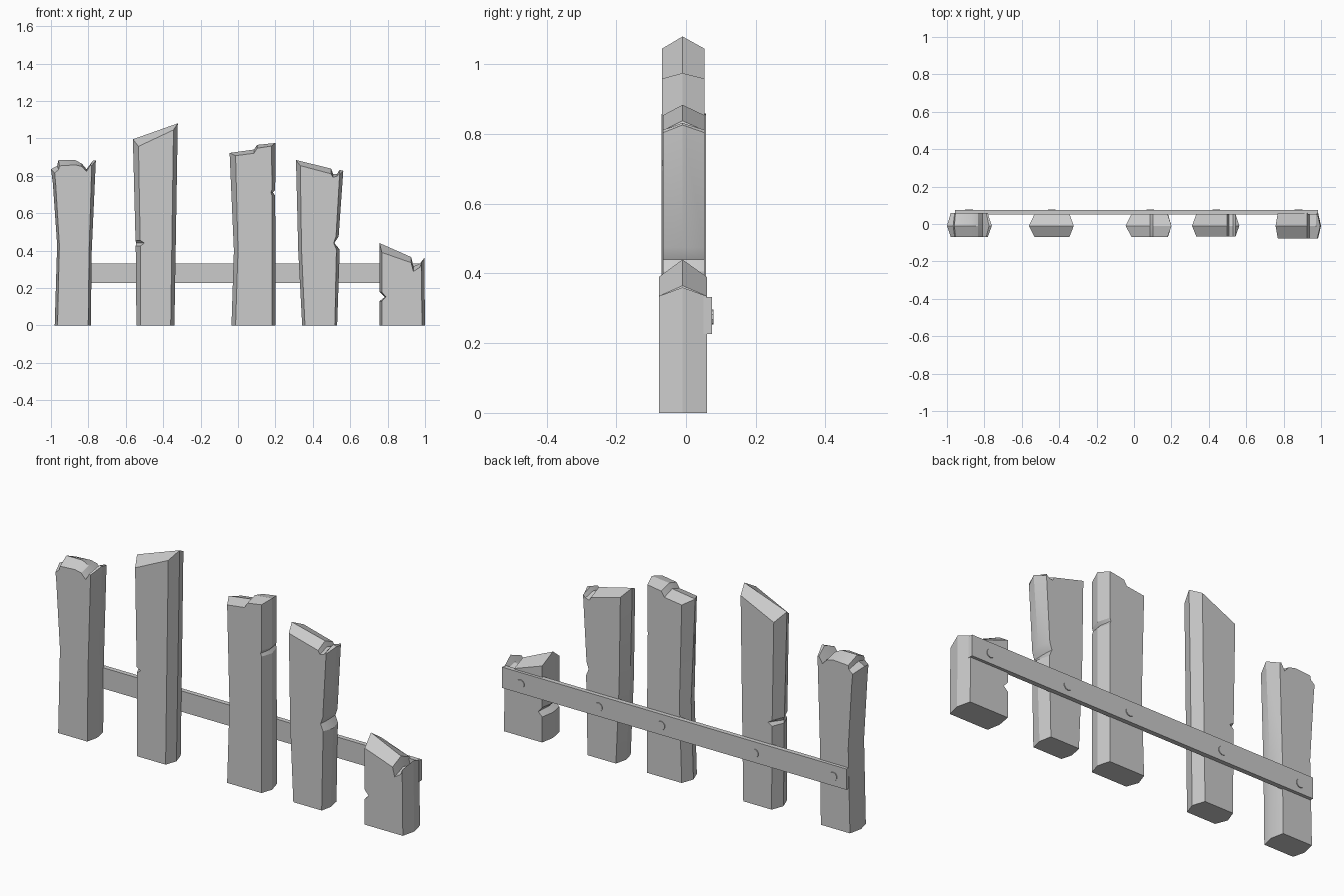
import bpy, math

RIDGE_Y = -0.01


def add_mesh(name, verts, faces):
    me = bpy.data.meshes.new(name)
    me.from_pydata(verts, [], faces)
    me.update()
    ob = bpy.data.objects.new(name, me)
    bpy.context.collection.objects.link(ob)
    return ob


def picket(name, front_y, back_y, outline):
    """Outline points: ridge x, ridge z, then inset in x and drop in z of the flat faces.
    Runs clockwise seen from the front, starting at bottom left."""
    n = len(outline)
    verts = [(x + dx, front_y, z - dz) for x, z, dx, dz in outline]
    verts += [(x, RIDGE_Y, z) for x, z, dx, dz in outline]
    verts += [(x + dx, back_y, z - dz) for x, z, dx, dz in outline]
    faces = [list(range(n))[::-1], list(range(2 * n, 3 * n))]
    for layer in (0, n):
        for i in range(n):
            j = (i + 1) % n
            faces.append([layer + i, layer + j, layer + n + j, layer + n + i])
    ob = add_mesh(name, verts, faces)
    bpy.ops.object.select_all(action='DESELECT')
    bpy.context.view_layer.objects.active = ob
    ob.select_set(True)
    bpy.ops.object.shade_smooth_by_angle(angle=math.radians(25))
    return ob


# Broken pickets, left to right
picket("picket_1", -0.07, 0.058, [
    (-0.98, 0, .015, 0), (-0.967, 0.43, .012, 0), (-0.99, 0.76, .015, 0),
    (-1.0, 0.835, .02, .02), (-0.967, 0.853, .008, .02), (-0.96, 0.883, .005, .03),
    (-0.87, 0.883, 0, .025), (-0.835, 0.865, 0, .015), (-0.81, 0.835, 0, .012),
    (-0.775, 0.882, -.015, .025), (-0.76, 0.882, -.022, .028),
    (-0.782, 0.4, -.014, 0), (-0.787, 0, -.014, 0)])

picket("picket_2", -0.069, 0.053, [
    (-0.543, 0, .023, 0), (-0.547, 0.425, .025, 0), (-0.545, 0.44, .045, 0),
    (-0.548, 0.455, .025, 0), (-0.562, 0.995, .03, .038),
    (-0.322, 1.08, -.023, .035), (-0.34, 0, -.02, 0)])

picket("picket_3", -0.069, 0.053, [
    (-0.035, 0, .022, 0), (-0.022, 0.4, .022, 0), (-0.045, 0.922, .032, .015),
    (0.085, 0.94, 0, .02), (0.102, 0.965, 0, .018), (0.2, 0.975, -.02, .016),
    (0.199, 0.725, -.018, 0), (0.186, 0.71, -.01, 0), (0.199, 0.695, -.018, 0),
    (0.2, 0, -.018, 0)])

picket("picket_4", -0.066, 0.053, [
    (0.343, 0, .015, 0), (0.322, 0.4, .018, 0), (0.31, 0.884, .023, .03),
    (0.498, 0.838, 0, .028), (0.508, 0.81, 0, .018), (0.53, 0.81, 0, .012),
    (0.543, 0.832, 0, .02), (0.563, 0.826, -.02, .022), (0.538, 0.475, -.014, 0),
    (0.515, 0.44, -.003, 0), (0.544, 0.405, -.018, 0), (0.53, 0, -.012, 0)])

picket("picket_5", -0.078, 0.06, [
    (0.757, 0, .012, 0), (0.757, 0.13, .012, 0), (0.785, 0.152, .006, 0),
    (0.757, 0.178, .012, 0), (0.757, 0.44, .012, .05), (0.926, 0.365, 0, .03),
    (0.938, 0.315, 0, .027), (0.972, 0.33, 0, .02), (0.996, 0.36, -.016, .025),
    (1.0, 0, -.016, 0)])

# Back rail
rail_box = [(x, y, z) for x in (-0.957, 0.985) for y in (0.05, 0.0745) for z in (0.226, 0.332)]
add_mesh("back_rail", rail_box, [(0, 1, 3, 2), (4, 6, 7, 5), (0, 4, 5, 1),
                                 (2, 3, 7, 6), (0, 2, 6, 4), (1, 5, 7, 3)])

# Nail heads on the rail
for i, x in enumerate((-0.883, -0.44, 0.087, 0.44, 0.88)):
    bpy.ops.mesh.primitive_cylinder_add(vertices=10, radius=0.022, depth=0.012,
                                        location=(x, 0.0725, 0.275),
                                        rotation=(math.pi / 2, 0, 0))
    bpy.context.object.name = f"nail_{i + 1}"
